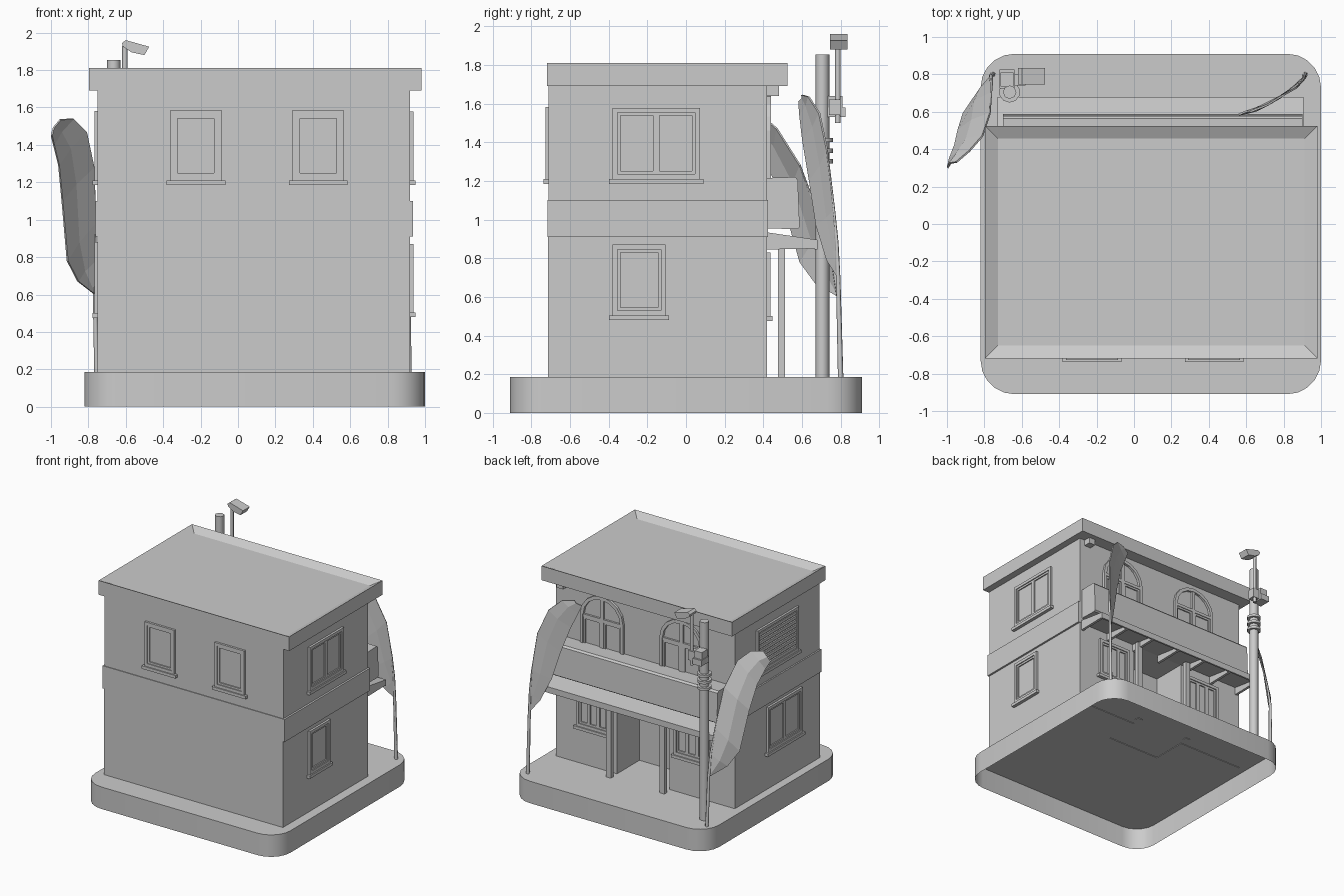
import bpy, bmesh, math
from mathutils import Vector

if "Cube" in bpy.data.objects:
    bpy.data.objects.remove(bpy.data.objects["Cube"])


def finish(name, bm):
    bmesh.ops.recalc_face_normals(bm, faces=bm.faces)
    me = bpy.data.meshes.new(name)
    bm.to_mesh(me)
    bm.free()
    ob = bpy.data.objects.new(name, me)
    bpy.context.collection.objects.link(ob)
    return ob


def add_box(bm, lo, hi):
    g = bmesh.ops.create_cube(bm, size=1)
    for v in g['verts']:
        v.co = Vector([lo[i] if v.co[i] < 0 else hi[i] for i in range(3)])


def boxes(name, *pairs):
    bm = bmesh.new()
    for lo, hi in pairs:
        add_box(bm, lo, hi)
    return finish(name, bm)


def prism(name, pts, vec):
    """Extrude a closed 3D outline along vec."""
    bm = bmesh.new()
    f = bm.faces.new([bm.verts.new(p) for p in pts])
    g = bmesh.ops.extrude_face_region(bm, geom=[f])
    bmesh.ops.translate(bm, vec=Vector(vec), verts=[v for v in g['geom'] if isinstance(v, bmesh.types.BMVert)])
    return finish(name, bm)


def cyl(name, x, y, z0, z1, r, n=10, smooth=True):
    bpy.ops.mesh.primitive_cylinder_add(vertices=n, radius=r, depth=z1 - z0, location=(x, y, (z0 + z1) / 2))
    ob = bpy.context.object
    ob.name = name
    if smooth:
        bpy.ops.object.shade_smooth_by_angle(angle=math.radians(50))
    return ob


# wall frames: (u along wall, d outward, z) -> world
WALLS = {
    'front': lambda u, d, z: (u, -0.71 - d, z),
    'back': lambda u, d, z: (u, 0.42 + d, z),
    'right': lambda u, d, z: (0.92 + d, u, z),
    'left': lambda u, d, z: (-0.75 - d, u, z),
}


def wall_boxes(name, wall, parts):
    out = []
    for u0, u1, d, z0, z1 in parts:
        a, b = WALLS[wall](u0, -0.01, z0), WALLS[wall](u1, d, z1)
        out.append(([min(p) for p in zip(a, b)], [max(p) for p in zip(a, b)]))
    return boxes(name, *out)


def frame(u0, u1, z0, z1, w, d):
    return [(u0, u0 + w, d, z0, z1), (u1 - w, u1, d, z0, z1),
            (u0 + w, u1 - w, d, z0, z0 + w), (u0 + w, u1 - w, d, z1 - w, z1)]


def window(name, wall, u0, u1, z0, z1, panes=1, slats=0):
    parts = frame(u0, u1, z0, z1, 0.025, 0.018)
    parts.append((u0 - 0.018, u1 + 0.018, 0.028, z0 - 0.025, z0))     # sill
    a, b, w = u0 + 0.025, u1 - 0.025, (u1 - u0 - 0.05) / panes
    if slats:
        h = (z1 - z0 - 0.05) / slats
        parts += [(a, b, 0.012, z0 + 0.025 + i * h, z0 + 0.025 + (i + 0.7) * h) for i in range(slats)]
    else:
        for i in range(panes):
            parts += frame(a + i * w, a + (i + 1) * w, z0 + 0.025, z1 - 0.025, 0.016, 0.01)
    return wall_boxes(name, wall, parts)


# base: rounded slab, open underneath
bm = bmesh.new()
R, pts = 0.18, []
for cx, cy, a0 in ((0.82, 0.73, 0), (-0.64, 0.73, 90), (-0.64, -0.73, 180), (0.82, -0.73, 270)):
    for i in range(6):
        a = math.radians(a0 + 18 * i)
        pts.append((cx + R * math.cos(a), cy + R * math.sin(a)))
top = [bm.verts.new((x, y, 0.185)) for x, y in pts]
bot = [bm.verts.new((x, y, 0)) for x, y in pts]
bm.faces.new(top)
for i in range(len(pts)):
    j = (i + 1) % len(pts)
    bm.faces.new((bot[i], bot[j], top[j], top[i]))
base = finish('base', bm)
bpy.context.view_layer.objects.active = base
base.select_set(True)
bpy.ops.object.shade_smooth_by_angle(angle=math.radians(30))

# ground floor with doorway recess, middle band, upper floor
foot = [(-0.75, -0.715), (0.92, -0.715), (0.92, 0.42), (0.35, 0.42),
        (0.35, 0.12), (-0.14, 0.12), (-0.14, 0.42), (-0.75, 0.42)]
prism('ground_floor', [(x, y, 0.18) for x, y in foot], (0, 0, 0.74))
boxes('middle_band', ((-0.762, -0.716, 0.91), (0.936, 0.424, 1.10)))
boxes('upper_floor', ((-0.75, -0.71, 1.09), (0.92, 0.42, 1.70)))

# roof slab with sunken top
bm = bmesh.new()
add_box(bm, (-0.797, -0.718, 1.69), (0.98, 0.525, 1.81))
bm.faces.ensure_lookup_table()
ft = max(bm.faces, key=lambda f: f.calc_center_median().z)
bmesh.ops.inset_region(bm, faces=[ft], thickness=0.097)
bmesh.ops.translate(bm, vec=(0, 0, -0.035), verts=ft.verts)
finish('roof', bm)

# windows
window('front_window_left', 'front', -0.364, -0.086, 1.21, 1.583)
window('front_window_right', 'front', 0.29, 0.568, 1.21, 1.583)
window('right_window_upper', 'right', -0.38, 0.072, 1.21, 1.578, 2)
window('right_window_lower', 'right', -0.38, -0.105, 0.505, 0.87)
window('left_louver_window', 'left', -0.41, 0.14, 1.21, 1.58, 1, 9)
window('left_window_lower', 'left', -0.46, 0.0, 0.50, 0.88, 2)
window('shop_window_a', 'back', 0.41, 0.72, 0.50, 0.83, 3)
window('shop_window_b', 'back', -0.52, -0.19, 0.50, 0.83, 3)

# arched balcony windows on the shop side
for k, c in enumerate((0.48, -0.26)):
    w, zs, rise = 0.2, 1.46, 0.19
    wall_boxes('arched_window_%d_sash' % k, 'back',
               [(c - w, c - w + 0.025, 0.02, 1.12, zs), (c + w - 0.025, c + w, 0.02, 1.12, zs),
                (c - w, c + w, 0.016, zs - 0.025, zs), (c - 0.015, c + 0.015, 0.016, 1.12, zs + rise - 0.01)]
               + frame(c - w + 0.025, c - 0.015, 1.14, zs - 0.025, 0.016, 0.01)
               + frame(c + 0.015, c + w - 0.025, 1.14, zs - 0.025, 0.016, 0.01))
    arc = [math.pi * i / 8 for i in range(9)]
    ring = [(c + w * math.cos(a), 0.415, zs + rise * math.sin(a)) for a in arc]
    ring += [(c + (w - 0.028) * math.cos(a), 0.415, zs + (rise - 0.028) * math.sin(a)) for a in reversed(arc)]
    prism('arched_window_%d_head' % k, ring, (0, 0.025, 0))

# sign box, awning with ribs, posts
prism('sign_box', [(-0.70, y, z) for y, z in
      ((0.41, 1.215), (0.565, 1.22), (0.578, 1.205), (0.588, 0.96), (0.575, 0.95), (0.41, 0.955))], (1.60, 0, 0))
prism('awning', [(-0.73, y, z) for y, z in
      ((0.41, 0.935), (0.68, 0.895), (0.68, 0.845), (0.665, 0.845), (0.665, 0.875), (0.41, 0.91))], (1.635, 0, 0))
for i in range(7):
    x = -0.73 + i * 1.613 / 6
    prism('awning_rib', [(x, 0.41, 0.92), (x, 0.67, 0.885), (x, 0.67, 0.85), (x, 0.41, 0.845)], (0.022, 0, 0))
for x in (0.365, -0.135):
    boxes('post', ((x - 0.022, 0.475, 0.18), (x + 0.022, 0.512, 0.89)))
boxes('eave_lamp', ((0.81, 0.41, 1.64), (0.87, 0.48, 1.695)))

# utility pole with insulators, box and street lamp
cyl('pole', -0.665, 0.705, 0.18, 1.855, 0.036, 8)
for z in (1.29, 1.345, 1.40):
    cyl('insulator', -0.665, 0.705, z, z + 0.022, 0.056, 10)
boxes('transformer', ((-0.72, 0.725, 1.53), (-0.64, 0.825, 1.58)),
      ((-0.715, 0.735, 1.58), (-0.645, 0.81, 1.64)), ((-0.64, 0.74, 1.54), (-0.58, 0.80, 1.62)))
cyl('lamp_post', -0.605, 0.785, 1.50, 1.93, 0.014, 8)
prism('lamp_head', [(x, 0.745, z) for x, z in
      ((-0.62, 1.945), (-0.60, 1.96), (-0.475, 1.925), (-0.50, 1.88), (-0.57, 1.895), (-0.615, 1.925))], (0, 0.09, 0))


# large arching leaves: blade spanned between an upper and a lower edge
def leaf(name, upper, lower, foot):
    bm = bmesh.new()
    root = bm.verts.new(upper[0])
    us = [bm.verts.new(p) for p in upper[1:]]
    ls = [bm.verts.new(p) for p in lower]
    ms = []
    for u, l in zip(us, ls):   # slightly raised midline
        out = Vector((0.012 if u.co.x > 0 else -0.012, 0.01, 0))
        ms.append(bm.verts.new((u.co + l.co) / 2 + out))
    bm.faces.new((root, us[0], ms[0]))
    bm.faces.new((root, ms[0], ls[0]))
    for i in range(len(us) - 1):
        bm.faces.new((us[i], us[i + 1], ms[i + 1], ms[i]))
        bm.faces.new((ms[i], ms[i + 1], ls[i + 1], ls[i]))
    ob = finish(name, bm)
    m = ob.modifiers.new('thickness', 'SOLIDIFY')
    m.thickness, m.offset = 0.01, 0
    cu = bpy.data.curves.new(name + '_stem', 'CURVE')
    cu.dimensions, cu.bevel_depth, cu.bevel_resolution = '3D', 0.013, 1
    cu.use_fill_caps = True
    path = [foot] + upper[:4]
    sp = cu.splines.new('POLY')
    sp.points.add(len(path) - 1)
    for i, (p, co) in enumerate(zip(sp.points, path)):
        p.co = (*co, 1)
        p.radius = 1.1 - 0.2 * i
    bpy.context.collection.objects.link(bpy.data.objects.new(name + '_stem', cu))


leaf('left_leaf',
     [(-0.765, 0.79, 0.60), (-0.762, 0.76, 0.78), (-0.765, 0.70, 0.98), (-0.77, 0.59, 1.28),
      (-0.81, 0.47, 1.47), (-0.88, 0.39, 1.54), (-0.95, 0.33, 1.535)],
     [(-0.855, 0.67, 0.67), (-0.912, 0.59, 0.78), (-0.94, 0.50, 1.10),
      (-0.958, 0.42, 1.29), (-0.985, 0.35, 1.40), (-0.997, 0.30, 1.45)],
     (-0.755, 0.80, 0.18))
leaf('right_leaf',
     [(0.91, 0.787, 0.70), (0.908, 0.78, 0.88), (0.90, 0.765, 1.05), (0.87, 0.73, 1.36),
      (0.80, 0.69, 1.55), (0.71, 0.635, 1.635), (0.62, 0.60, 1.645)],
     [(0.85, 0.73, 0.79), (0.78, 0.675, 0.97), (0.72, 0.64, 1.20),
      (0.65, 0.605, 1.41), (0.59, 0.59, 1.54), (0.56, 0.585, 1.61)],
     (0.915, 0.80, 0.18))
